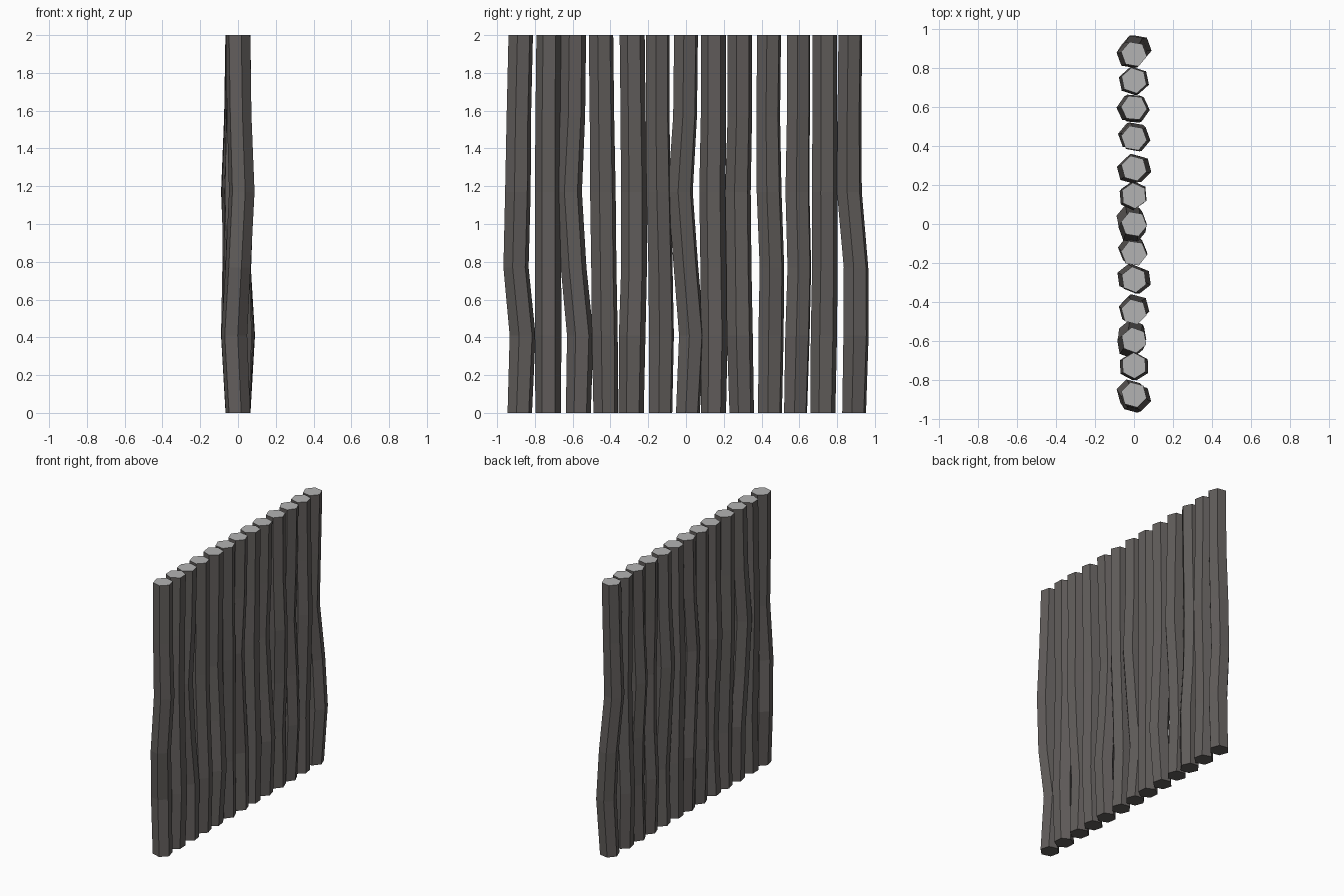
import bpy
import bmesh
from math import cos, sin, pi, radians

HEIGHTS = (0, 0.41, 0.77, 1.17, 1.57, 2.0)
RADII = (0.067, 0.071, 0.069, 0.07, 0.067, 0.067)
SIDES = 6

# each log: y of its centre at the six heights, x bend low, x bend high, turn in degrees
LOGS = [
    (-0.88, -0.865, -0.90, -0.89, -0.885, -0.875, -0.02, 0.02, 15),
    (-0.73, -0.73, -0.73, -0.73, -0.73, -0.725, 0.01, -0.01, 2),
    (-0.57, -0.56, -0.595, -0.62, -0.60, -0.595, -0.01, -0.02, 10),
    (-0.425, -0.43, -0.435, -0.44, -0.445, -0.45, 0.01, -0.01, 15),
    (-0.29, -0.285, -0.275, -0.275, -0.28, -0.285, 0.02, -0.02, 8),
    (-0.135, -0.13, -0.135, -0.145, -0.15, -0.15, -0.012, 0.0, 22),
    (0.01, 0.03, 0.0, -0.03, -0.005, 0.0, -0.02, -0.01, 20),
    (0.145, 0.15, 0.145, 0.14, 0.145, 0.145, 0.0, -0.01, 5),
    (0.295, 0.285, 0.28, 0.275, 0.285, 0.285, 0.02, -0.02, 15),
    (0.445, 0.45, 0.455, 0.44, 0.435, 0.44, -0.012, 0.015, 20),
    (0.58, 0.59, 0.60, 0.59, 0.595, 0.595, 0.01, -0.02, 25),
    (0.725, 0.73, 0.735, 0.735, 0.735, 0.735, -0.01, 0.01, 12),
    (0.89, 0.90, 0.90, 0.865, 0.865, 0.87, 0.02, -0.02, 20),
]


def make_log(number, row):
    ys, low, high, turn = row[:6], row[6], row[7], radians(row[8])
    xs = (0, low, (low + high) / 2, high, high / 3, 0)
    bm = bmesh.new()
    rings = []
    for x, y, z, r in zip(xs, ys, HEIGHTS, RADII):
        angles = [pi / 2 + turn + 2 * pi * i / SIDES for i in range(SIDES)]
        rings.append([bm.verts.new((x + r * cos(a), y + r * sin(a), z)) for a in angles])
    # bark faces between rings
    for lower, upper in zip(rings, rings[1:]):
        for i in range(SIDES):
            j = (i + 1) % SIDES
            bm.faces.new((lower[i], lower[j], upper[j], upper[i]))
    # cut ends
    bm.faces.new(rings[0][::-1])
    top = bm.faces.new(rings[-1])
    top.material_index = 1
    mesh = bpy.data.meshes.new(f"log_{number:02d}")
    bm.to_mesh(mesh)
    bm.free()
    mesh.materials.append(bark)
    mesh.materials.append(cut)
    bpy.context.collection.objects.link(bpy.data.objects.new(mesh.name, mesh))


bark = bpy.data.materials.new("bark")
bark.diffuse_color = (0.12, 0.11, 0.105, 1)
cut = bpy.data.materials.new("cut_wood")
cut.diffuse_color = (0.45, 0.45, 0.45, 1)

# palisade wall of upright logs
for n, row in enumerate(LOGS, 1):
    make_log(n, row)
